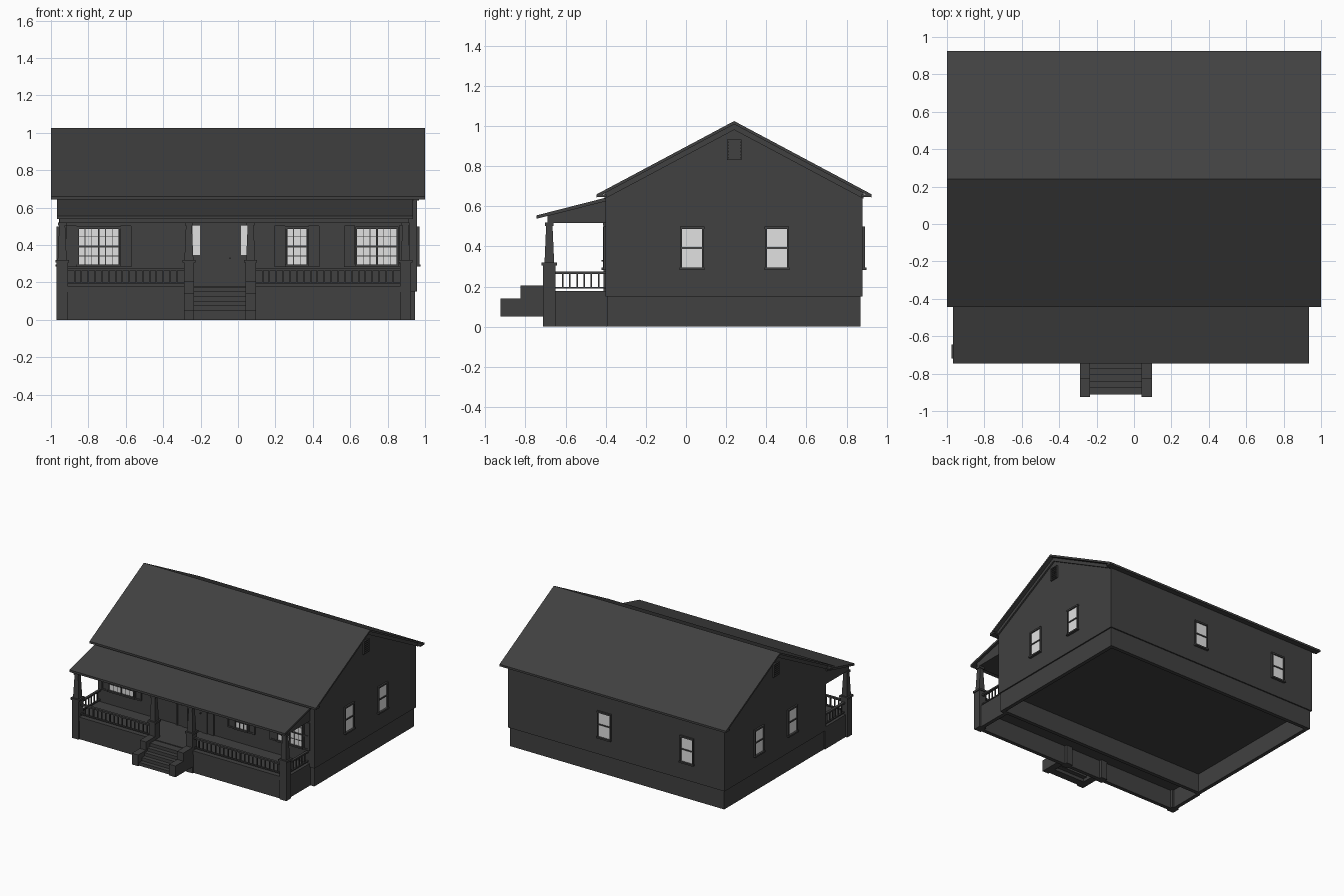
import bpy
import bmesh
from math import radians
from mathutils import Matrix

old = bpy.data.objects.get("Cube")
if old:
    bpy.data.objects.remove(old, do_unlink=True)


def material(name, rgb):
    m = bpy.data.materials.new(name)
    m.use_nodes = True
    m.diffuse_color = (*rgb, 1)
    node = m.node_tree.nodes["Principled BSDF"]
    node.inputs["Base Color"].default_value = (*rgb, 1)
    node.inputs["Roughness"].default_value = 0.8
    return m


CHARCOAL = material("charcoal", (0.052, 0.052, 0.052))
GLASS = material("pale_glass", (0.75, 0.75, 0.75))


class Part:
    """Collects boxes and extruded profiles into one named object."""

    def __init__(self, name):
        self.name = name
        self.bm = bmesh.new()

    def box(self, x0, x1, y0, y1, z0, z1, mat=0, taper=1.0):
        verts = bmesh.ops.create_cube(self.bm, size=1)["verts"]
        for v in verts:
            s = taper if v.co.z > 0 else 1
            v.co = ((x0 + x1) / 2 + v.co.x * s * (x1 - x0),
                    (y0 + y1) / 2 + v.co.y * s * (y1 - y0),
                    z1 if v.co.z > 0 else z0)
        for f in {f for v in verts for f in v.link_faces}:
            f.material_index = mat
        return self

    def prism(self, profile, x0, x1):
        face = self.bm.faces.new([self.bm.verts.new((x0, y, z)) for y, z in profile])
        ext = bmesh.ops.extrude_face_region(self.bm, geom=[face], use_keep_orig=True)["geom"]
        moved = [g for g in ext if isinstance(g, bmesh.types.BMVert)]
        bmesh.ops.translate(self.bm, verts=moved, vec=(x1 - x0, 0, 0))
        return self

    def done(self, loc=(0, 0, 0), angle=0):
        bmesh.ops.recalc_face_normals(self.bm, faces=self.bm.faces)
        mesh = bpy.data.meshes.new(self.name)
        self.bm.to_mesh(mesh)
        self.bm.free()
        mesh.materials.append(CHARCOAL)
        mesh.materials.append(GLASS)
        ob = bpy.data.objects.new(self.name, mesh)
        ob.matrix_world = Matrix.Translation(loc) @ Matrix.Rotation(radians(angle), 4, "Z")
        bpy.context.collection.objects.link(ob)
        return ob


WX, WF, WB = 0.957, -0.40, 0.88      # wall half width, front, back
RIDGE, EAVE, PEAK = 0.24, 0.66, 1.025
FLOOR = 0.178

# House body and hollow foundation
Part("house_walls").prism([(WF, 0.15), (WB, 0.15), (WB, 0.66), (RIDGE, 1.0), (WF, 0.66)], -WX, WX).done()
FX, FF, FB, T = 0.947, -0.39, 0.87, 0.03
base = Part("foundation")
for s in (-1, 1):
    base.box(*sorted((s * FX, s * (FX - T))), FF, FB, 0, 0.15)
base.box(-FX + T, FX - T, FF, FF + T, 0, 0.15)
base.box(-FX + T, FX - T, FB - T, FB, 0, 0.15)
base.done()


# Main roof, rake boards and soffits
def chevron(reach, drop, thick):
    slope = (PEAK - EAVE) / 0.685
    low = PEAK - slope * reach - drop
    top = PEAK - drop
    return [(RIDGE - reach, low), (RIDGE, top), (RIDGE + reach, low),
            (RIDGE + reach, low - thick), (RIDGE, top - thick), (RIDGE - reach, low - thick)]


Part("main_roof").prism(chevron(0.685, 0, 0.016), -1, 1).done()
rake = Part("rake_boards")
for s in (-1, 1):
    rake.prism(chevron(0.645, 0.014, 0.03), *sorted((s * (WX - 0.005), s * (WX + 0.012))))
rake.done()
soffit = Part("eave_soffits")
soffit.box(-1, 1, -0.44, WF + 0.005, 0.646, 0.658)
soffit.box(-1, 1, WB - 0.005, 0.92, 0.646, 0.658)
soffit.done()

# Porch base, floor and roof
porch = Part("porch_base")
PL, PR = -0.955, 0.912
porch.box(PL, PR, -0.70, -0.67, 0, 0.15)
porch.box(PL, PL + T, -0.67, WF + 0.01, 0, 0.15)
porch.box(PR - T, PR, -0.67, WF + 0.01, 0, 0.15)
porch.done()
Part("porch_floor").box(PL, PR, -0.705, WF, 0.148, FLOOR).done()
Part("porch_beam").prism([(-0.69, 0.518), (WF, 0.518), (WF, 0.625), (-0.69, 0.552)], -0.955, 0.915).done()
Part("porch_roof").prism([(-0.745, 0.555), (WF, 0.643), (WF, 0.625), (-0.745, 0.538)], -0.968, 0.935).done()

# Piers with caps and tapered columns
for i, (x0, x1) in enumerate([(-0.97, -0.91), (-0.29, -0.235), (0.04, 0.095), (0.865, 0.925)]):
    pier = Part(f"pier_{i + 1}")
    pier.box(x0, x1, -0.712, -0.65, 0, 0.305)
    pier.box(x0 - 0.007, x1 + 0.007, -0.719, -0.643, 0.305, 0.32)
    pier.done()
    c, y = (x0 + x1) / 2, -0.681
    col = Part(f"column_{i + 1}")
    col.box(c - 0.024, c + 0.024, y - 0.024, y + 0.024, 0.32, 0.505, taper=0.66)
    col.box(c - 0.022, c + 0.022, y - 0.022, y + 0.022, 0.503, 0.52)
    col.done()


# Railings run along local x from the placed origin
def railing(name, length, loc, angle=0):
    r = Part(name)
    r.box(0, length, -0.01, 0.01, 0.264, 0.276)
    r.box(0, length, -0.007, 0.007, 0.19, 0.199)
    n = round(length / 0.037)
    for k in range(1, n):
        x = length * k / n
        r.box(x - 0.004, x + 0.004, -0.004, 0.004, 0.197, 0.266)
    r.done(loc, angle)


railing("railing_front_right", 0.62, (-0.91, -0.68, 0))
railing("railing_front_left", 0.77, (0.095, -0.68, 0))
railing("railing_side_right", 0.25, (-0.94, -0.65, 0), 90)
railing("railing_side_left", 0.25, (0.895, -0.65, 0), 90)

# Steps and stepped cheek walls
steps = Part("front_steps")
for k in range(5):
    y, z = -0.912 + 0.035 * k, 0.076 + 0.025 * k
    steps.box(-0.24, 0.045, y, y + 0.06, z - 0.026, z)
steps.done()
for side, x0, x1 in (("right", -0.29, -0.235), ("left", 0.04, 0.095)):
    outline = [(-0.925, 0.05), (-0.70, 0.05), (-0.70, 0.205), (-0.825, 0.205), (-0.825, 0.14), (-0.925, 0.14)]
    Part(f"step_cheek_{side}").prism(outline, x0, x1).done()


# Windows face local -y; the origin sits on the wall
def window(name, loc, angle=0, sashes=1, grid=False):
    w = Part(name)
    half, z0, z1, b = 0.055 * sashes, 0.29, 0.495, 0.009
    w.box(-half, half, -0.004, 0.004, z0, z1, mat=1)
    for x in [-half + 2 * half * k / sashes for k in range(sashes + 1)]:
        w.box(x - b / 2, x + b / 2, -0.013, 0.004, z0, z1)
    w.box(-half - 0.006, half + 0.006, -0.013, 0.004, z1 - b, z1 + 0.004)
    w.box(-half - 0.008, half + 0.008, -0.02, 0.004, z0 - 0.006, z0 + 0.006)
    mid = (z0 + z1) / 2
    w.box(-half, half, -0.01, 0.004, mid - 0.005, mid + 0.005)
    if grid:
        for k in range(1, 3 * sashes):
            x = -half + 2 * half * k / (3 * sashes)
            w.box(x - 0.002, x + 0.002, -0.007, 0, z0, z1)
        for q in (0.25, 0.75):
            z = z0 + (z1 - z0) * q
            w.box(-half, half, -0.007, 0, z - 0.002, z + 0.002)
    w.done(loc, angle)


def shutter(name, x):
    s = Part(name)
    s.box(-0.028, 0.028, -0.006, 0.002, 0.285, 0.5)
    for e in (-1, 1):
        s.box(e * 0.024 - 0.005, e * 0.024 + 0.005, -0.011, 0, 0.283, 0.502)
    for z in (0.288, 0.393, 0.497):
        s.box(-0.028, 0.028, -0.011, 0, z - 0.006, z + 0.006)
    s.done((x, WF, 0))


for label, x, n in (("right", -0.745, 2), ("middle", 0.315, 1), ("left", 0.743, 2)):
    window(f"front_window_{label}", (x, WF, 0), 0, n, True)
    for tag, s in (("a", -1), ("b", 1)):
        shutter(f"shutter_{label}_{tag}", x + s * (0.055 * n + 0.036))
window("back_window_left", (0.103, WB, 0), 180)
window("back_window_right", (-0.628, WB, 0), 180)

# Side windows and louvred gable vents
for side, s in (("left", 1), ("right", -1)):
    window(f"{side}_window_front", (s * WX, 0.03, 0), s * 90)
    window(f"{side}_window_back", (s * WX, 0.453, 0), s * 90)
    v = Part(f"gable_vent_{side}")
    v.box(-0.035, 0.035, -0.004, 0.004, 0.83, 0.932)
    for e in (-1, 1):
        v.box(e * 0.032 - 0.004, e * 0.032 + 0.004, -0.012, 0, 0.83, 0.932)
    for k in range(7):
        z = 0.834 + k * 0.0157
        v.box(-0.03, 0.03, -0.011, 0, z - 0.004, z + 0.004)
    v.done((s * WX, RIDGE, 0), s * 90)

# Entry: door, frame and sidelights over panels
door = Part("front_door")
door.box(-0.063, 0.063, -0.006, 0.002, FLOOR, 0.505)
door.box(0.048, 0.054, -0.022, 0, 0.325, 0.332)
door.done((-0.094, WF, 0))
entry = Part("entry_frame")
for s in (-1, 1):
    entry.box(*sorted((s * 0.109, s * 0.155)), -0.004, 0.002, 0.345, 0.505, mat=1)
    entry.box(*sorted((s * 0.109, s * 0.155)), -0.007, 0.002, FLOOR, 0.345)
    entry.box(*sorted((s * 0.063, s * 0.109)), -0.012, 0.002, FLOOR, 0.51)
    entry.box(*sorted((s * 0.15, s * 0.165)), -0.012, 0.002, FLOOR, 0.51)
entry.box(-0.165, 0.165, -0.014, 0.002, 0.505, 0.52)
entry.done((-0.094, WF, 0))
